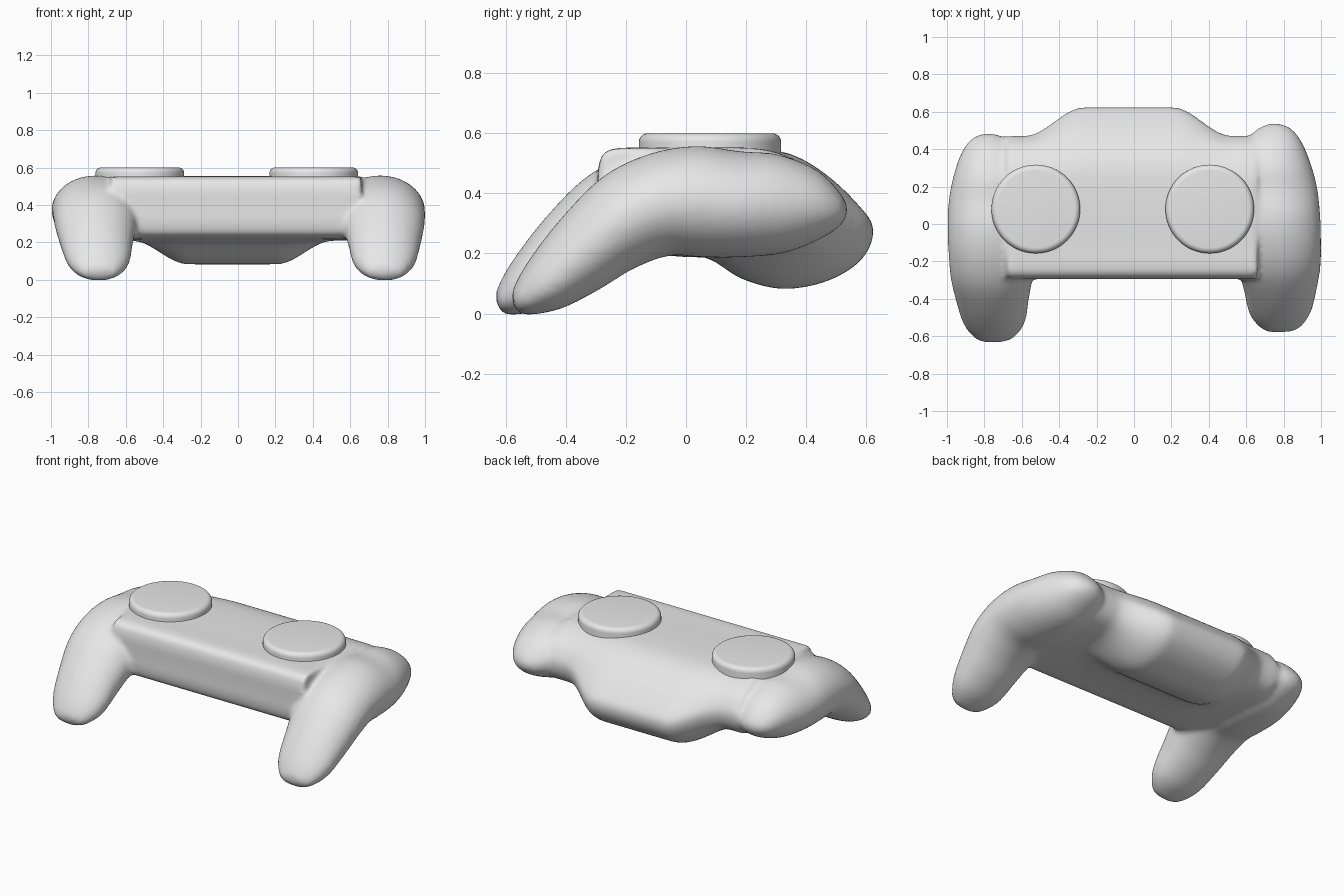
import bpy, bmesh, math
from mathutils import Matrix, Vector

old = bpy.data.objects.get("Cube")
if old:
    bpy.data.objects.remove(old, do_unlink=True)

grey = bpy.data.materials.new("light grey")
grey.use_nodes = True
colour = (0.8, 0.8, 0.8, 1)
grey.diffuse_color = colour
grey.node_tree.nodes["Principled BSDF"].inputs["Base Color"].default_value = colour


def spline(rows, steps, closed=False):
    """Smooth curve through rows of numbers."""
    n, out = len(rows), []
    pick = (lambda i: rows[i % n]) if closed else (lambda i: rows[max(0, min(n - 1, i))])
    for i in range(n if closed else n - 1):
        for s in range(steps):
            t = s / steps
            out.append([0.5 * (2 * b + (c - a) * t + (2 * a - 5 * b + 4 * c - d) * t * t
                               + (3 * b - a - 3 * c + d) * t ** 3)
                        for a, b, c, d in zip(pick(i - 1), pick(i), pick(i + 1), pick(i + 2))])
    if not closed:
        out.append(list(rows[-1]))
    return out


def loft(bm, rings):
    """Skin a list of closed rings and cap both ends."""
    loops = [[bm.verts.new(p) for p in ring] for ring in rings]
    for a, b in zip(loops, loops[1:]):
        for i in range(len(a)):
            j = (i + 1) % len(a)
            bm.faces.new((a[i], a[j], b[j], b[i]))
    bm.faces.new(loops[0])
    bm.faces.new(loops[-1])


def make_object(name, bm):
    bmesh.ops.recalc_face_normals(bm, faces=bm.faces)
    mesh = bpy.data.meshes.new(name)
    bm.to_mesh(mesh)
    bm.free()
    mesh.materials.append(grey)
    obj = bpy.data.objects.new(name, mesh)
    bpy.context.scene.collection.objects.link(obj)
    return obj


# Grip stations: upper y, z; lower y, z; centre x; half width
grip = [
    (-0.603, 0.035, -0.598, 0.02, 0.765, 0.03),
    (-0.605, 0.075, -0.565, -0.005, 0.765, 0.10),
    (-0.555, 0.17, -0.445, 0.015, 0.765, 0.165),
    (-0.445, 0.315, -0.315, 0.08, 0.77, 0.195),
    (-0.305, 0.455, -0.205, 0.147, 0.77, 0.22),
    (-0.155, 0.53, -0.085, 0.192, 0.767, 0.23),
    (0.005, 0.558, 0.025, 0.187, 0.762, 0.235),
    (0.155, 0.54, 0.155, 0.187, 0.757, 0.23),
    (0.28, 0.53, 0.295, 0.2, 0.752, 0.205),
    (0.41, 0.478, 0.405, 0.24, 0.757, 0.155),
    (0.485, 0.405, 0.483, 0.287, 0.765, 0.09),
    (0.513, 0.355, 0.513, 0.335, 0.765, 0.02),
]

# Body sections (y, z): plain at the sides, bulging at the middle
shared = [(-0.25, 0.23), (-0.29, 0.28), (-0.293, 0.39), (-0.29, 0.50),
          (-0.25, 0.547), (-0.1, 0.552), (0.2, 0.552)]
plain = shared + [(0.32, 0.53), (0.41, 0.48), (0.455, 0.42), (0.472, 0.37), (0.455, 0.3),
                  (0.41, 0.25), (0.32, 0.22), (0.18, 0.21), (0.07, 0.21), (-0.1, 0.215)]
bulge = shared + [(0.35, 0.53), (0.47, 0.46), (0.575, 0.36), (0.625, 0.28), (0.585, 0.18),
                  (0.47, 0.108), (0.32, 0.082), (0.18, 0.118), (0.07, 0.185), (-0.1, 0.213)]
plain, bulge = spline(plain, 4, True), spline(bulge, 4, True)

shell = bmesh.new()
turn = Matrix.Rotation(0.035, 3, "Z")
for side in (-1, 1):
    rings = []
    for uy, uz, ly, lz, cx, w in spline(grip, 5):
        ring = []
        for k in range(40):
            a = math.tau * k / 40
            c, s = math.cos(a) / 2, math.sin(a)
            ring.append(turn @ Vector((side * (cx + w * s), (uy + ly) / 2 + (uy - ly) * c,
                                       (uz + lz) / 2 + (uz - lz) * c)))
        rings.append(ring)
    loft(shell, rings)

rings = []
for k in range(61):
    x = -0.68 + 1.34 * k / 60
    t = max(0, min(1, (0.55 - abs(x + 0.03)) / 0.31))
    t = t * t * (3 - 2 * t)
    rings.append([(x, p[0] + (q[0] - p[0]) * t, p[1] + (q[1] - p[1]) * t)
                  for p, q in zip(plain, bulge)])
loft(shell, rings)

# Fuse the body and grips into one soft shell
body = make_object("controller_shell", shell)
fuse = body.modifiers.new("fuse", "REMESH")
fuse.mode = "VOXEL"
fuse.voxel_size = 0.014
fuse.use_smooth_shade = True
soften = body.modifiers.new("soften", "SMOOTH")
soften.factor = 0.5
soften.iterations = 14

# Raised round pads with rounded rims
for name, x in (("right_pad", -0.525), ("left_pad", 0.405)):
    bm = bmesh.new()
    bmesh.ops.create_cone(bm, cap_ends=True, segments=64, radius1=0.237, radius2=0.237, depth=0.12,
                          matrix=Matrix.Translation((x, 0.08, 0.54)))
    rim = [e for e in bm.edges if all(v.co.z > 0.55 for v in e.verts)]
    bmesh.ops.bevel(bm, geom=rim, offset=0.03, segments=6, profile=0.5, affect="EDGES")
    pad = make_object(name, bm)
    bpy.ops.object.select_all(action="DESELECT")
    pad.select_set(True)
    bpy.context.view_layer.objects.active = pad
    bpy.ops.object.shade_smooth_by_angle(angle=math.radians(35))
